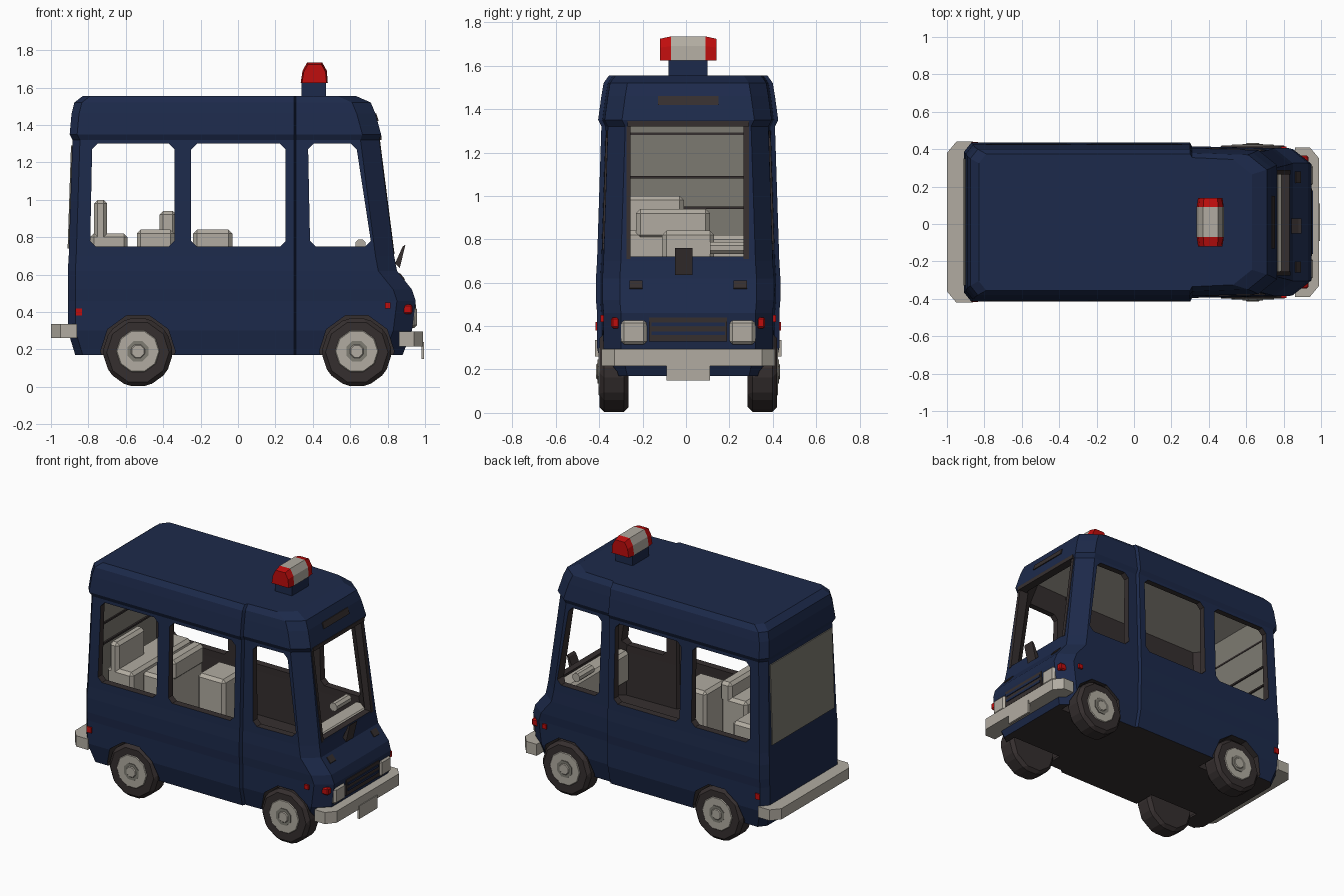
import bpy, bmesh, math
from mathutils import Matrix

if "Cube" in bpy.data.objects:
    bpy.data.objects.remove(bpy.data.objects["Cube"])

YC = 0.01  # centre line of the vehicle


def material(name, rgb):
    m = bpy.data.materials.new(name)
    m.use_nodes = True
    m.diffuse_color = (*rgb, 1)
    m.node_tree.nodes["Principled BSDF"].inputs["Base Color"].default_value = (*rgb, 1)
    return m


BLUE = material("navy paint", (0.012, 0.023, 0.070))
DARK = material("dark brown rubber", (0.036, 0.028, 0.028))
GREY = material("warm grey", (0.44, 0.41, 0.355))
RED = material("signal red", (0.52, 0.004, 0.004))
PANEL = material("panel grey", (0.21, 0.20, 0.17))


def finish(bm, name, mats):
    bmesh.ops.recalc_face_normals(bm, faces=bm.faces[:])
    me = bpy.data.meshes.new(name)
    bm.to_mesh(me)
    bm.free()
    for m in mats:
        me.materials.append(m)
    ob = bpy.data.objects.new(name, me)
    bpy.context.collection.objects.link(ob)
    return ob


def loft(name, rings, mats, index=0):
    """Skin a stack of closed rings and cap both ends."""
    bm = bmesh.new()
    rows = [[bm.verts.new(p) for p in ring] for ring in rings]
    for a, b in zip(rows, rows[1:]):
        for i in range(len(a)):
            j = (i + 1) % len(a)
            bm.faces.new((a[i], a[j], b[j], b[i]))
    bm.faces.new(rows[0])
    bm.faces.new(rows[-1])
    for f in bm.faces:
        f.material_index = index
    return finish(bm, name, mats)


def prism(name, xz, y0, y1, mats, index=0):
    return loft(name, [[(x, YC + y, z) for x, z in xz] for y in (y0, y1)], mats, index)


def bevel(ob, width):
    mod = ob.modifiers.new("bevel", "BEVEL")
    mod.width, mod.segments = width, 1


def box(name, x, y, z, mat, edge=0.0):
    ob = prism(name, [(x[0], z[0]), (x[1], z[0]), (x[1], z[1]), (x[0], z[1])], *y, [mat])
    if edge:
        bevel(ob, edge)
    return ob


def disc(name, x, y, z, r, depth, mats, sides=12, index=0, edge=0.0):
    """Cylinder with its axis across the vehicle, resting on a flat side."""
    bm = bmesh.new()
    place = (Matrix.Translation((x, YC + y, z)) @ Matrix.Rotation(math.pi / 2, 4, "X")
             @ Matrix.Rotation(math.pi / sides, 4, "Z"))
    bmesh.ops.create_cone(bm, cap_ends=True, segments=sides, radius1=r, radius2=r,
                          depth=depth, matrix=place)
    for f in bm.faces:
        f.material_index = index
    ob = finish(bm, name, mats)
    if edge:
        bevel(ob, edge)
    return ob


def shell_ring(z, back, front, hw):
    """Plan outline at one height, stepping in where the cab begins."""
    half = [(back, hw - 0.05), (back + 0.04, hw), (0.30, hw), (0.31, hw - 0.02),
            (front - 0.10, hw - 0.03), (front, hw - 0.11)]
    return ([(x, YC - y, z) for x, y in half] +
            [(x, YC + y, z) for x, y in reversed(half)])


# Body shell: height, rear x, front x, half width
outer = [(0.17, -0.87, 0.88, 0.39), (0.30, -0.91, 0.93, 0.42), (0.46, -0.91, 0.95, 0.42),
         (0.52, -0.91, 0.93, 0.425), (0.62, -0.91, 0.85, 0.425), (0.70, -0.905, 0.835, 0.42),
         (1.32, -0.885, 0.755, 0.40), (1.35, -0.90, 0.765, 0.415), (1.46, -0.89, 0.735, 0.40),
         (1.52, -0.875, 0.71, 0.39), (1.555, -0.83, 0.63, 0.365)]
inner = [(0.40, -0.86, 0.79, 0.37), (0.70, -0.86, 0.79, 0.37),
         (1.32, -0.84, 0.71, 0.36), (1.46, -0.83, 0.66, 0.35)]
slots = [BLUE, DARK, GREY, PANEL]
body = loft("body_shell", [shell_ring(*r) for r in outer], slots)

# Cutters: cabin space, windows, windscreen and wheel arches
cabin = loft("cabin_cutter", [shell_ring(*r) for r in inner], slots, 1)
for p in cabin.data.polygons:
    if p.normal.z > 0.9:
        p.material_index = 2
    elif p.normal.x < -0.9:
        p.material_index = 3


def window(x0, x1, x2, x3, z0, z1, c=0.03):
    """Side opening: bottom from x0 to x1, top from x3 to x2."""
    return [(x0 + c, z0), (x1 - c, z0), (x1, z0 + c), (x2, z1 - c),
            (x2 - c, z1), (x3 + c, z1), (x3, z1 - c), (x0, z0 + c)]


cutters = [cabin]
for w in [(-0.79, -0.34, -0.34, -0.78), (-0.25, 0.255, 0.255, -0.25), (0.385, 0.71, 0.635, 0.375)]:
    cutters.append(prism("window_cutter", window(*w, 0.75, 1.30), -0.6, 0.6, slots, 1))
cutters.append(prism("windscreen_cutter", [(0.6, 0.72), (1.0, 0.72), (1.0, 1.32), (0.6, 1.32)],
                     -0.265, 0.255, slots, 1))
AXLES = (-0.535, 0.635)
for x in AXLES:
    for s in (-1, 1):
        cutters.append(disc("arch_cutter", x, s * 0.39, 0.19, 0.20, 0.30, slots, 10, 1))
for c in cutters:
    mod = body.modifiers.new("cut", "BOOLEAN")
    mod.operation, mod.solver, mod.object = "DIFFERENCE", "EXACT", c
    bpy.context.view_layer.objects.active = body
    bpy.ops.object.modifier_apply(modifier=mod.name)
for c in cutters:
    bpy.data.objects.remove(c)
for p in body.data.polygons:  # underside
    if p.normal.z < -0.8 and p.center.z < 0.25:
        p.material_index = 1

# Windscreen rubber: two sides and a top strip
for y in ((-0.285, -0.265), (0.255, 0.28)):
    prism("windscreen_rubber", [(0.837, 0.71), (0.759, 1.32), (0.75, 1.32), (0.828, 0.71)], *y, [DARK])
box("windscreen_top_rubber", (0.75, 0.768), (-0.28, 0.28), (1.32, 1.345), DARK)

# Rear window
prism("rear_window", [(-0.911, 0.74), (-0.893, 1.29), (-0.884, 1.29), (-0.902, 0.74)],
      -0.34, 0.34, [PANEL])
for z in (0.94, 1.08, 1.28):
    box("rear_rail", (-0.85, -0.838), (-0.30, 0.30), (z, z + 0.012), DARK)

# Wheels
for x in AXLES:
    for s in (-1, 1):
        disc("tyre", x, s * 0.342, 0.185, 0.19, 0.135, [DARK], 10, edge=0.022)
        disc("hub", x, s * 0.405, 0.19, 0.12, 0.018, [GREY], 10, edge=0.008)
        disc("hub_ring", x, s * 0.413, 0.19, 0.06, 0.012, [PANEL], 8)
        disc("hub_cap", x, s * 0.416, 0.19, 0.04, 0.016, [GREY], 8, edge=0.005)


# Bumpers wrap round the corners
def bumper(name, end, inside, z0, z1, hw):
    step = 0.05 if end > 0 else -0.05
    plan = [(inside, hw), (end - step, hw), (end, hw - 0.06)]
    plan = [(x, YC + y) for x, y in plan] + [(x, YC - y) for x, y in reversed(plan)]
    loft(name, [[(x, y, z) for x, y in plan] for z in (z0, z1)], [GREY])


bumper("rear_bumper", -1.0, -0.86, 0.26, 0.335, 0.43)
bumper("front_bumper", 0.99, 0.86, 0.215, 0.295, 0.40)
box("number_plate", (0.98, 0.995), (-0.10, 0.10), (0.15, 0.24), GREY)

# Nose: grille, lamps, vents and wiper
box("grille", (0.93, 0.952), (-0.18, 0.18), (0.33, 0.44), DARK)
for z in (0.36, 0.40):
    box("grille_bar", (0.94, 0.957), (-0.17, 0.17), (z, z + 0.016), BLUE)
for s in (-1, 1):
    y = sorted((s * 0.19, s * 0.31))
    box("headlight", (0.90, 0.957), y, (0.315, 0.43), GREY, 0.015)
    y = sorted((s * 0.315, s * 0.355))
    box("front_indicator", (0.87, 0.932), y, (0.39, 0.44), RED, 0.008)
    y = sorted((s * 0.38, s * 0.405))
    box("side_indicator", (0.785, 0.815), y, (0.42, 0.45), RED)
    y = sorted((s * 0.39, s * 0.428))
    box("tail_light", (-0.87, -0.835), y, (0.38, 0.42), RED)
    y = sorted((s * 0.21, s * 0.27))
    prism("hood_vent", [(0.865, 0.61), (0.893, 0.575), (0.889, 0.569), (0.861, 0.604)], *y, [DARK])
prism("wiper", [(0.84, 0.66), (0.865, 0.635), (0.895, 0.76), (0.88, 0.75)], -0.06, 0.02, [DARK])
prism("roof_vent", [(0.753, 1.42), (0.740, 1.46), (0.732, 1.46), (0.745, 1.42)], -0.14, 0.14, [DARK])

# Roof light bar
box("light_base", (0.34, 0.47), (-0.09, 0.09), (1.53, 1.63), BLUE)
lamp = [(0.335, 1.625), (0.48, 1.625), (0.475, 1.69), (0.45, 1.735), (0.37, 1.735), (0.345, 1.69)]
prism("light_bar", lamp, -0.08, 0.08, [GREY])
for s in (-1, 1):
    rings = [[(0.408 + (x - 0.408) * k, YC + s * y, 1.625 + (z - 1.625) * k) for x, z in lamp]
             for y, k in ((0.08, 1.0), (0.13, 0.9))]
    loft("light_bar_end", rings, [RED])

# Cabin furniture
furniture = {"rear_seat": ((-0.79, -0.59), (-0.33, 0.33), (0.40, 0.82)),
             "rear_seat_back": ((-0.77, -0.70), (-0.33, -0.02), (0.78, 1.00)),
             "middle_seat": ((-0.54, -0.34), (-0.30, 0.10), (0.40, 0.84)),
             "middle_seat_back": ((-0.42, -0.33), (-0.24, 0.10), (0.80, 0.94)),
             "centre_seat": ((-0.24, -0.03), (-0.12, 0.12), (0.40, 0.84)),
             "dashboard": ((0.66, 0.79), (-0.34, 0.34), (0.50, 0.72))}
for name, (x, y, z) in furniture.items():
    box(name, x, y, z, GREY, 0.02)
disc("steering_column", 0.655, 0.18, 0.76, 0.03, 0.16, [GREY], 8)
